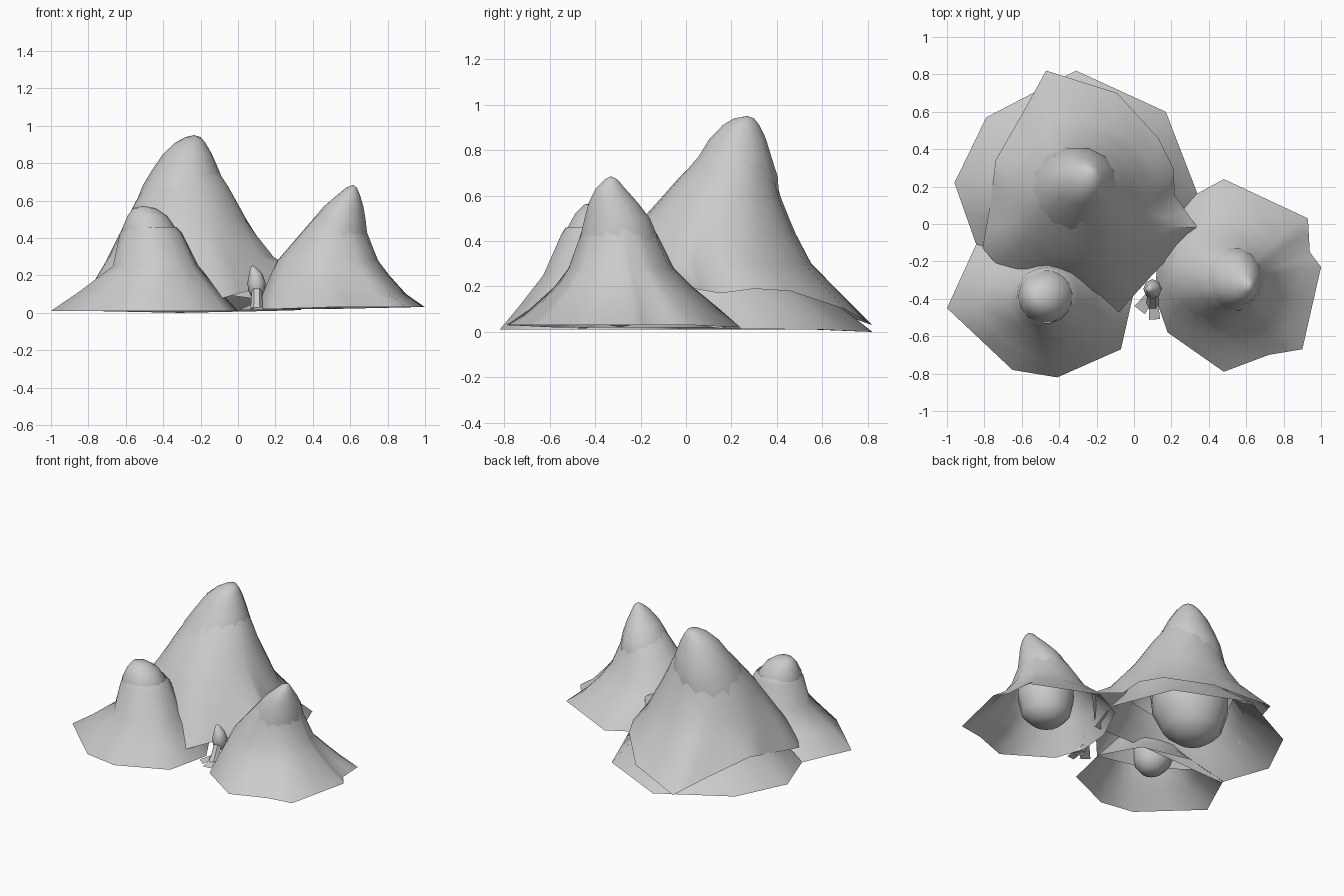
import bpy, bmesh, math
from mathutils import Vector

if "Cube" in bpy.data.objects:
    bpy.data.objects.remove(bpy.data.objects["Cube"])

grey = bpy.data.materials.new("stone grey")
grey.diffuse_color = (0.6, 0.6, 0.6, 1)
grey.use_nodes = True
grey.node_tree.nodes["Principled BSDF"].inputs["Base Color"].default_value = grey.diffuse_color


def finish(name, bm):
    bmesh.ops.recalc_face_normals(bm, faces=bm.faces)
    mesh = bpy.data.meshes.new(name)
    bm.to_mesh(mesh)
    bm.free()
    ob = bpy.data.objects.new(name, mesh)
    bpy.context.collection.objects.link(ob)
    mesh.materials.append(grey)
    bpy.context.view_layer.objects.active = ob
    ob.select_set(True)
    bpy.ops.object.shade_smooth_by_angle(angle=math.radians(50))
    ob.select_set(False)
    return ob


def bridge(bm, a, b):
    n = len(a)
    for i in range(n):
        j = (i + 1) % n
        bm.faces.new((a[i], a[j], b[j], b[i]))


def slope(name, outline, rings, keep0=0.75):
    """Open shell from a ground outline up through (z, xmin, xmax, ymin, ymax) rings."""
    pts = []
    for i, p in enumerate(outline):
        a, b = Vector(p), Vector(outline[(i + 1) % len(outline)])
        pts += [a, (a + b) / 2]
    xs, ys = [p.x for p in pts], [p.y for p in pts]
    cx, cy = (min(xs) + max(xs)) / 2, (min(ys) + max(ys)) / 2
    hx, hy = (max(xs) - min(xs)) / 2, (max(ys) - min(ys)) / 2
    bm = bmesh.new()
    low = [bm.verts.new(p) for p in pts]
    for k, (z, x0, x1, y0, y1) in enumerate(rings):
        keep = max(0.0, keep0 - 0.3 * k)   # outline shape fades into an ellipse
        ring = []
        for p in pts:
            u, v = (p.x - cx) / hx, (p.y - cy) / hy
            s = keep + (1 - keep) / math.hypot(u, v)
            ring.append(bm.verts.new(((x0 + x1) / 2 + u * s * (x1 - x0) / 2,
                                      (y0 + y1) / 2 + v * s * (y1 - y0) / 2, z)))
        bridge(bm, low, ring)
        low = ring
    return finish(name, bm)


def egg(name, bottom, rings, top, n=14):
    """Closed, leaning egg made of elliptical rings between two poles."""
    bm = bmesh.new()
    loops = []
    for z, x0, x1, y0, y1 in rings:
        loops.append([bm.verts.new(((x0 + x1) / 2 + math.cos(t) * (x1 - x0) / 2,
                                    (y0 + y1) / 2 + math.sin(t) * (y1 - y0) / 2, z))
                      for t in (2 * math.pi * i / n for i in range(n))])
    for a, b in zip(loops, loops[1:]):
        bridge(bm, a, b)
    for pole, loop in ((bottom, loops[0]), (top, loops[-1])):
        v = bm.verts.new(pole)
        for i in range(n):
            bm.faces.new((v, loop[i], loop[(i + 1) % n]))
    return finish(name, bm)


# Tall rear mountain: outer skirt, main slope and peak
slope("rear_mountain_skirt",
      [(-.96, .22, .01), (-.79, .57, .01), (-.31, .82, 0), (.17, .60, .01),
       (.34, .16, .015), (.2, -.16, .06), (-.3, -.25, .13), (-.84, -.12, .01)],
      [(.2, -.71, .17, -.18, .57), (.32, -.63, .1, -.14, .48)])
slope("rear_mountain_slope",
      [(-.47, .82, .03), (-.09, .70, .1), (.13, .46, .18), (.21, .3, .19), (.22, .15, .17),
       (.34, -.02, .2), (.1, -.27, .13), (-.08, -.47, .08), (-.4, -.42, .1),
       (-.66, -.3, .12), (-.81, -.13, .1), (-.77, .1, .14), (-.74, .34, .19),
       (-.58, .62, .1)],
      [(.3, -.71, .2, -.33, .57), (.43, -.635, .1, -.24, .49), (.5, -.595, .045, -.19, .455),
       (.6, -.545, -.01, -.1, .415), (.68, -.495, -.055, -.03, .395),
       (.77, -.45, -.115, .06, .365)], .45)
egg("rear_mountain_peak", (-.38, .14, .02),
    [(.045, -.49, -.27, .03, .25), (.11, -.57, -.18, -.05, .33),
     (.25, -.61, -.11, -.11, .39), (.4, -.6, -.09, -.115, .41),
     (.55, -.56, -.08, -.09, .417), (.68, -.51, -.07, -.03, .41),
     (.77, -.455, -.105, .05, .38), (.85, -.4, -.14, .1, .355),
     (.91, -.335, -.175, .16, .325), (.94, -.28, -.2, .21, .3)], (-.235, .27, .95))

# Small front left mountain
slope("left_mountain_slope",
      [(-1, -.45, .01), (-.65, -.78, .01), (-.41, -.82, .01), (-.07, -.67, .01),
       (0, -.36, .01), (-.15, -.1, .01), (-.5, -.02, .01), (-.84, -.1, .01)],
      [(.12, -.84, -.1, -.73, -.13), (.25, -.67, -.21, -.63, -.2),
       (.43, -.63, -.3, -.55, -.23), (.46, -.6, -.33, -.53, -.25)])
egg("left_mountain_peak", (-.45, -.36, .03),
    [(.05, -.52, -.38, -.43, -.29), (.1, -.57, -.34, -.47, -.25),
     (.2, -.61, -.31, -.51, -.22), (.35, -.62, -.315, -.53, -.235),
     (.45, -.62, -.33, -.53, -.25),
     (.52, -.59, -.38, -.49, -.29), (.56, -.56, -.44, -.45, -.34)], (-.51, -.4, .572))

# Right mountain
slope("right_mountain_slope",
      [(.48, .24, .02), (.93, .03, .03), (.94, -.15, .03), (1, -.23, .03),
       (.9, -.67, .03), (.72, -.70, .03), (.48, -.79, .03), (.18, -.58, .02),
       (.11, -.38, .02), (.13, -.15, .02), (.26, .12, .02)],
      [(.1, .13, .9, -.69, .15), (.2, .17, .81, -.58, .03),
       (.28, .21, .75, -.52, -.05), (.43, .34, .69, -.465, -.125),
       (.51, .41, .67, -.44, -.18), (.56, .47, .65, -.42, -.22)])
egg("right_mountain_peak", (.5, -.29, .02),
    [(.04, .4, .6, -.39, -.19), (.1, .34, .66, -.45, -.14),
     (.22, .315, .69, -.475, -.11), (.34, .33, .692, -.475, -.11),
     (.43, .365, .69, -.467, -.125), (.5, .4, .682, -.45, -.155),
     (.57, .46, .67, -.43, -.21), (.63, .53, .652, -.4, -.265),
     (.67, .58, .635, -.36, -.3)], (.615, -.33, .685))

# Small tree in the valley: crown, leaning trunk and splayed roots
egg("tree_crown", (.1, -.35, .075),
    [(.09, .07, .13, -.38, -.32), (.12, .055, .142, -.395, -.3),
     (.16, .05, .148, -.4, -.295), (.21, .06, .13, -.385, -.315),
     (.24, .065, .1, -.365, -.33)], (.078, -.345, .255), 8)
bm = bmesh.new()
loops = [[bm.verts.new((.1 + r * math.cos(i * math.pi / 3),
                        y + r * math.sin(i * math.pi / 3), z)) for i in range(6)]
         for z, r, y in ((.02, .035, -.43), (.06, .03, -.4), (.13, .028, -.37))]
bridge(bm, loops[0], loops[1])
bridge(bm, loops[1], loops[2])
finish("tree_trunk", bm)
bm = bmesh.new()
for tip, half in (((.11, -.51), .03), ((.03, -.46), .035)):
    d = (Vector(tip) - Vector((.1, -.37))).normalized()
    s = Vector((-d.y, d.x)) * half
    a, b = Vector((.1, -.37)), Vector(tip)
    bm.faces.new([bm.verts.new((p.x, p.y, z)) for p, z in
                  ((a - s * .7, .05), (b - s, .015), (b + s, .015), (a + s * .7, .05))])
finish("tree_roots", bm)
